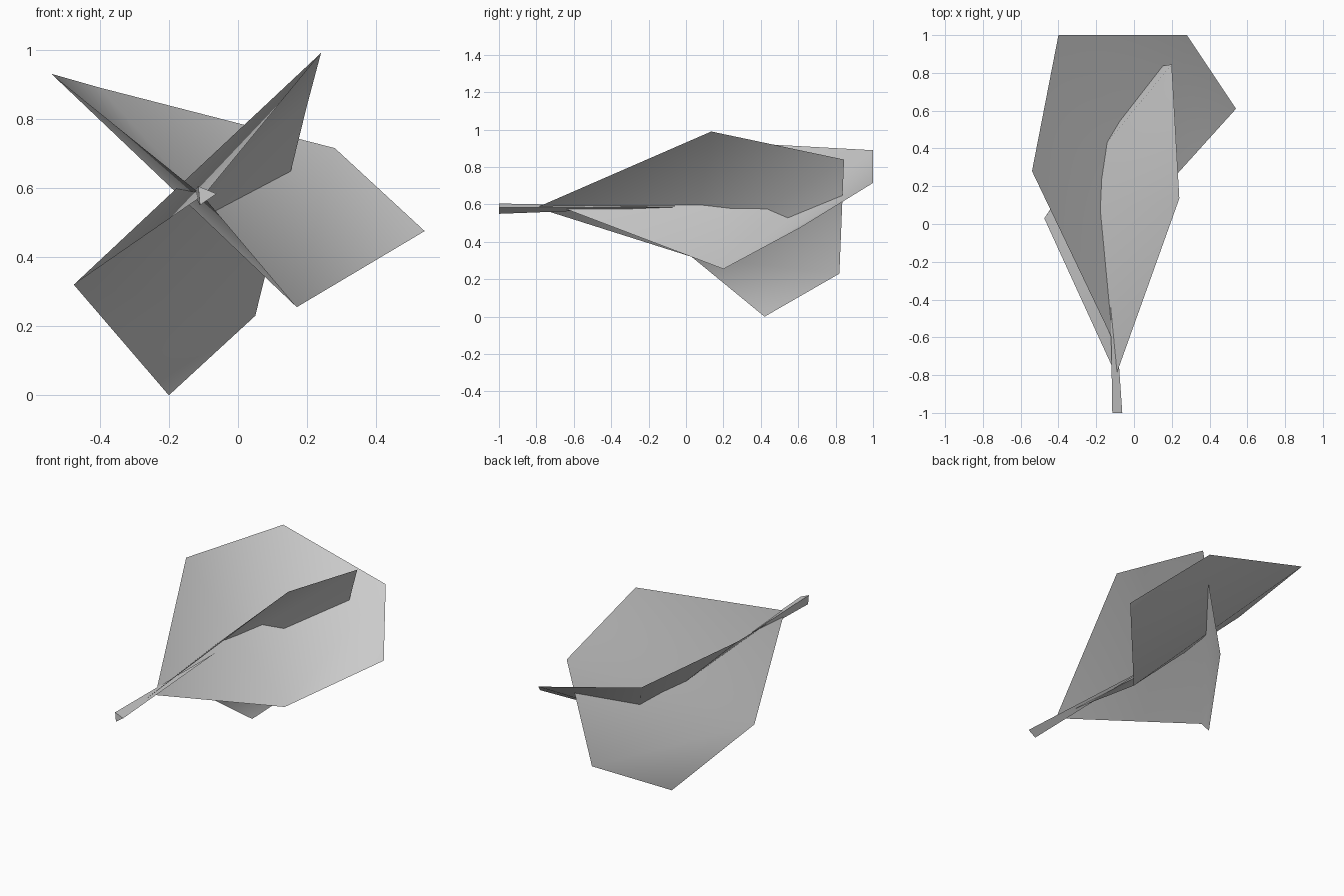
import bpy
from mathutils import Vector

cube = bpy.data.objects.get("Cube")
if cube:
    bpy.data.objects.remove(cube, do_unlink=True)

grey = bpy.data.materials.new("plain_grey")
grey.use_nodes = True
colour = (0.6, 0.6, 0.6, 1)
grey.diffuse_color = colour
grey.node_tree.nodes["Principled BSDF"].inputs["Base Color"].default_value = colour


def build(name, points, faces, smooth=True):
    mesh = bpy.data.meshes.new(name)
    mesh.from_pydata(points, [], faces)
    mesh.materials.append(grey)
    for face in mesh.polygons:
        face.use_smooth = smooth
    obj = bpy.data.objects.new(name, mesh)
    bpy.context.collection.objects.link(obj)
    return obj


def leaf(name, hub, rim):
    """Thin folded leaf: a fan of triangles from one corner."""
    faces = [(0, i, i + 1) for i in range(1, len(rim))]
    return build(name, [hub] + rim, faces)


# Broad leaf, falling towards the left
leaf("broad_leaf", (0.17, 0.20, 0.255),
     [(0.54, 0.61, 0.475), (0.28, 1.0, 0.715), (-0.40, 1.0, 0.89),
      (-0.54, 0.28, 0.93), (-0.10, -0.64, 0.575)])

# Crossing leaf, falling towards the right
leaf("crossing_leaf", (-0.475, 0.03, 0.32),
     [(-0.20, 0.42, 0.0), (0.05, 0.82, 0.23), (0.20, 0.845, 0.84),
      (0.24, 0.135, 0.99), (-0.095, -0.80, 0.583)])

# Three-sided stem tapering to a tip where the leaves cross
base = [(-0.115, -1, 0.605), (-0.062, -1, 0.583), (-0.11, -1, 0.55)]
tip = Vector((-0.13, -0.02, 0.587))
sides = [(i, (i + 1) % 3, 3) for i in range(3)]
build("stem", base + [tip], sides + [(2, 1, 0)], smooth=False)
